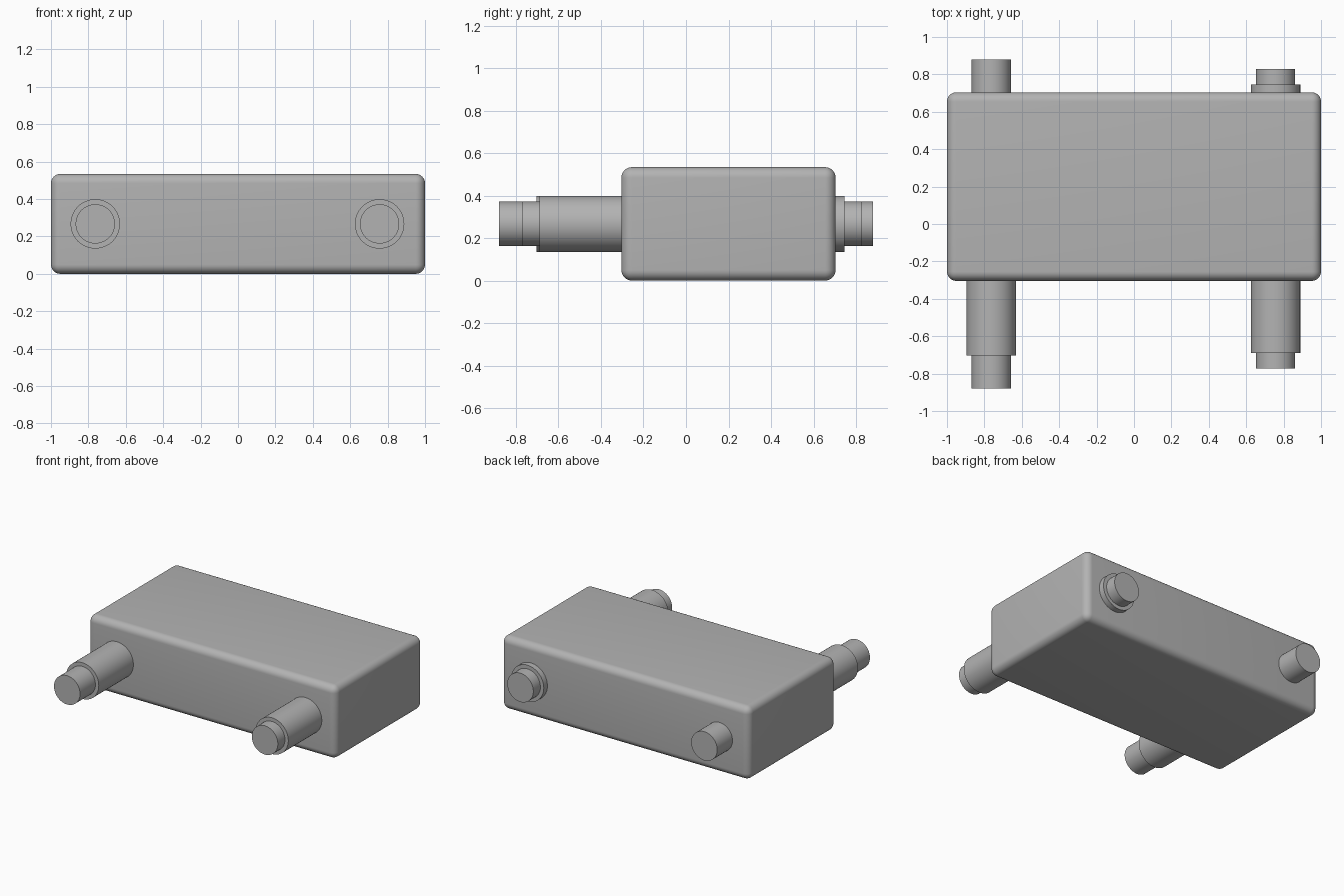
import bpy
import math

if "Cube" in bpy.data.objects:
    bpy.data.objects.remove(bpy.data.objects["Cube"], do_unlink=True)

grey = bpy.data.materials.new("light_grey")
grey.use_nodes = True
colour = (0.45, 0.45, 0.45, 1)
grey.diffuse_color = colour
grey.node_tree.nodes["Principled BSDF"].inputs["Base Color"].default_value = colour

MID_Z = 0.267


def finish(obj, name):
    obj.name = name
    obj.data.materials.append(grey)
    bpy.ops.object.shade_smooth_by_angle(angle=math.radians(35))


def rod(name, x, radius, y0, y1):
    """Cylinder lying along y from y0 to y1."""
    bpy.ops.mesh.primitive_cylinder_add(
        vertices=64, radius=radius, depth=y1 - y0,
        location=(x, (y0 + y1) / 2, MID_Z), rotation=(math.pi / 2, 0, 0))
    finish(bpy.context.object, name)


# Rounded box body
bpy.ops.mesh.primitive_cube_add(size=1, location=(0, 0.2, MID_Z))
body = bpy.context.object
body.scale = (2, 1.008, 2 * MID_Z)
bpy.ops.object.transform_apply(location=False, rotation=False, scale=True)
bevel = body.modifiers.new("rounded_edges", "BEVEL")
bevel.width = 0.05
bevel.segments = 8
bpy.ops.object.modifier_apply(modifier=bevel.name)
finish(body, "body")

# Right pipe: its sleeve ends inside the body
rod("right_pipe", -0.763, 0.105, -0.88, 0.88)
rod("right_sleeve", -0.763, 0.132, -0.703, 0.65)

# Left pipe: its sleeve passes through the back
rod("left_pipe", 0.757, 0.105, -0.772, 0.828)
rod("left_sleeve", 0.757, 0.132, -0.69, 0.746)
